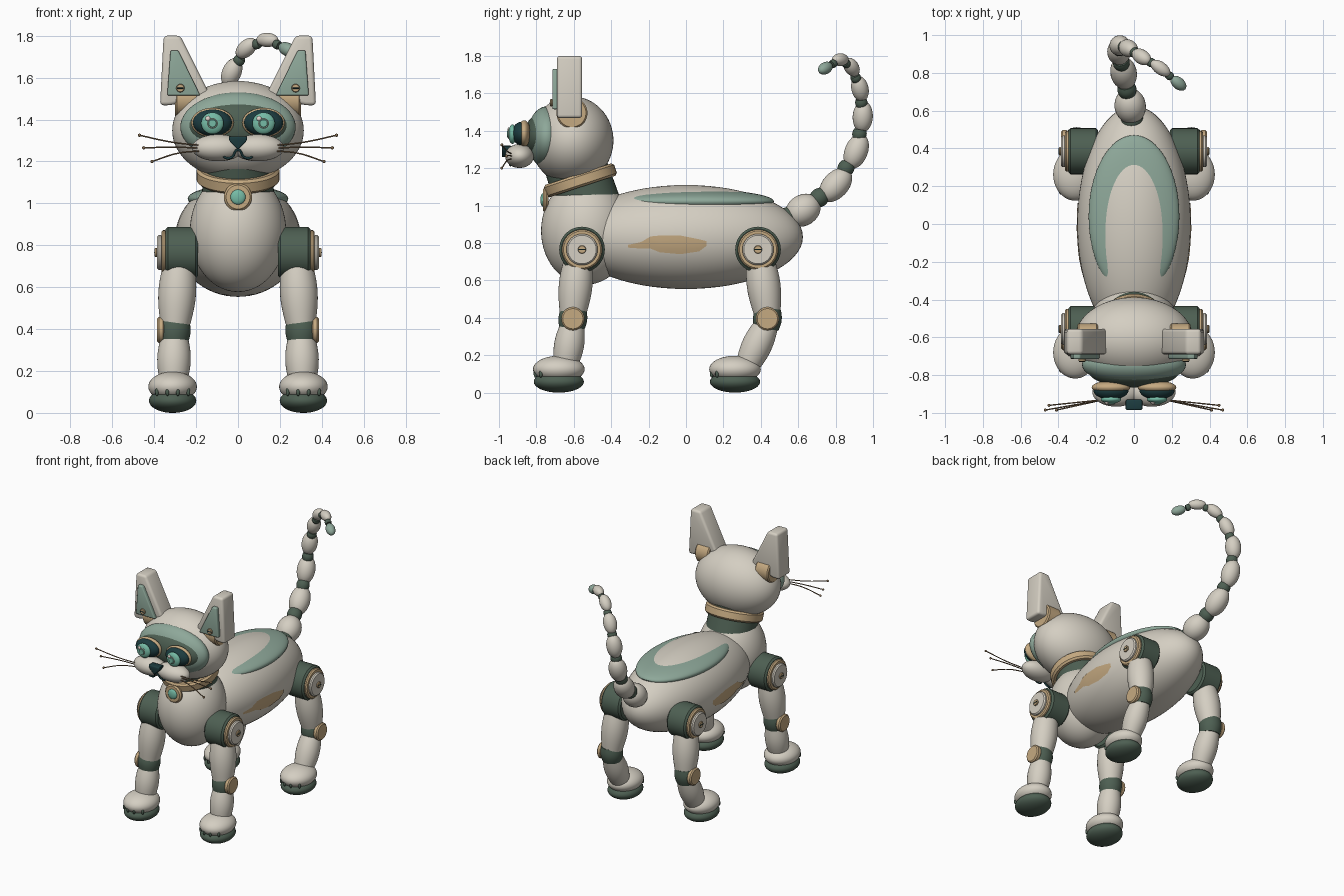
import bpy, bmesh, math
from mathutils import Vector

cube = bpy.data.objects.get("Cube")
if cube:
    bpy.data.objects.remove(cube, do_unlink=True)


def material(name, r, g, b):
    m = bpy.data.materials.new(name)
    m.use_nodes = True
    m.diffuse_color = (r, g, b, 1)
    m.node_tree.nodes["Principled BSDF"].inputs["Base Color"].default_value = (r, g, b, 1)
    return m


CREAM = material("cream shell", .66, .62, .54)
DARK = material("dark green", .075, .115, .085)
SAGE = material("sage green", .27, .39, .32)
TAN = material("tan brass", .56, .40, .22)
TEAL = material("deep teal", .012, .045, .05)
MINT = material("mint glow", .18, .50, .38)
PALE = material("pale highlight", .85, .74, .68)
BROWN = material("whisker brown", .23, .15, .08)
SIDES = (("left", 1), ("right", -1))


def finish(name, bm, mat):
    bmesh.ops.recalc_face_normals(bm, faces=bm.faces)
    me = bpy.data.meshes.new(name)
    bm.to_mesh(me)
    bm.free()
    me.materials.append(mat)
    ob = bpy.data.objects.new(name, me)
    bpy.context.collection.objects.link(ob)
    bpy.ops.object.select_all(action='DESELECT')
    ob.select_set(True)
    bpy.context.view_layer.objects.active = ob
    bpy.ops.object.shade_smooth_by_angle(angle=math.radians(35))
    return ob


def ellipsoid(name, loc, radii, mat, axis=None, seg=40):
    bm = bmesh.new()
    bmesh.ops.create_uvsphere(bm, u_segments=seg, v_segments=seg // 2, radius=1)
    bmesh.ops.scale(bm, vec=radii, verts=bm.verts)
    ob = finish(name, bm, mat)
    ob.location = loc
    if axis is not None:
        ob.rotation_euler = axis.to_track_quat('Z', 'Y').to_euler()
    return ob


def lathe(name, a, b, profile, mat, seg=40):
    """Turn (radius, fraction) pairs about the line from a to b."""
    a, b = Vector(a), Vector(b)
    q = (b - a).to_track_quat('Z', 'Y')
    bm = bmesh.new()
    rings = []
    for r, t in profile:
        mid = a.lerp(b, t)
        rings.append([bm.verts.new(mid + q @ Vector((r * math.cos(k * math.tau / seg),
                                                     r * math.sin(k * math.tau / seg), 0)))
                      for k in range(seg)])
    for lo, hi in zip(rings, rings[1:]):
        for k in range(seg):
            j = (k + 1) % seg
            bm.faces.new((lo[k], lo[j], hi[j], hi[k]))
    bm.faces.new(rings[0])
    bm.faces.new(rings[-1])
    return finish(name, bm, mat)


def disc(name, a, b, r, mat, chamfer=.008):
    c = chamfer / (Vector(b) - Vector(a)).length
    return lathe(name, a, b, [(r - chamfer, 0), (r, c), (r, 1 - c), (r - chamfer, 1)], mat)


def barrel(name, a, b, r, mat, ends=.78):
    prof = [(r * (ends + (1 - ends) * math.sin(math.pi * k / 10)), k / 10) for k in range(11)]
    return lathe(name, a, b, prof, mat)


def prism(name, outline, y0, y1, mat, bevel):
    """Extrude an x-z outline along y and round its edges."""
    bm = bmesh.new()
    f = bm.faces.new([bm.verts.new((x, y0, z)) for x, z in outline])
    ext = bmesh.ops.extrude_face_region(bm, geom=[f])
    bmesh.ops.translate(bm, vec=(0, y1 - y0, 0),
                        verts=[v for v in ext["geom"] if isinstance(v, bmesh.types.BMVert)])
    bmesh.ops.bevel(bm, geom=bm.edges[:], offset=bevel, segments=3, profile=.5, affect='EDGES')
    return finish(name, bm, mat)


def wire(name, points, r, mat):
    cu = bpy.data.curves.new(name, 'CURVE')
    cu.dimensions = '3D'
    cu.bevel_depth = r
    cu.bevel_resolution = 2
    cu.use_fill_caps = True
    sp = cu.splines.new('BEZIER')
    sp.bezier_points.add(len(points) - 1)
    for bp, p in zip(sp.bezier_points, points):
        bp.co = p
        bp.handle_left_type = bp.handle_right_type = 'AUTO'
    cu.materials.append(mat)
    ob = bpy.data.objects.new(name, cu)
    bpy.context.collection.objects.link(ob)


def screw(name, loc, d, r):
    """Small slotted screw head looking along d."""
    loc, d = Vector(loc), Vector(d)
    disc(name, loc, loc + d * .012, r, TAN, .003)
    side = Vector((0, 1, 0)) if abs(d.x) > .5 else Vector((1, 0, 0))
    end = loc + d * .012
    wire(name + "_slot", [end - side * r * .8, end + side * r * .8], .003, TEAL)


# Trunk
BODY, BODY_Z = Vector((.30, .625, .278)), .832
ellipsoid("body", (0, 0, BODY_Z), BODY, CREAM, seg=64)
ellipsoid("chest", (0, -.535, .865), (.23, .24, .288), CREAM, seg=56)
ellipsoid("back_panel", (0, .04, 1.022), (.24, .43, .065), SAGE, seg=64)

# Worn patches following the flanks
STATIONS = ((-.31, .775, .79), (-.24, .77, .805), (-.19, .77, .835), (-.14, .75, .84),
            (-.03, .74, .84), (.07, .755, .82), (.11, .785, .81))
for side, s in SIDES:
    bm = bmesh.new()
    cols = []
    for y, lo, hi in STATIONS:
        col = []
        for k in range(5):
            z = lo + (hi - lo) * k / 4
            x = BODY.x * math.sqrt(1 - (y / BODY.y) ** 2 - ((z - BODY_Z) / BODY.z) ** 2)
            col.append(bm.verts.new((s * (x + .004), y, z)))
        cols.append(col)
    for p, q in zip(cols, cols[1:]):
        for k in range(4):
            vs = (p[k], q[k], q[k + 1], p[k + 1])
            bm.faces.new(vs if s > 0 else vs[::-1])
    finish(side + "_worn_patch", bm, TAN)

# Neck, collar and tag
lean = Vector((0, -.31, .95))
mid = Vector((0, -.565, 1.135))
lathe("neck", mid - lean * .22, mid + lean * .12, [(.175, 0), (.165, 1)], DARK)
disc("collar", mid - lean * .035, mid + lean * .035, .198, TAN, .012)
disc("collar_tag", (0, -.735, 1.03), (0, -.765, 1.03), .067, TAN, .01)
ellipsoid("tag_gem", (0, -.765, 1.03), (.036, .014, .036), MINT, seg=24)

# Head and face
ellipsoid("head", (0, -.61, 1.348), (.314, .222, .236), CREAM, seg=64)
ellipsoid("mask", (0, -.745, 1.365), (.275, .105, .165), SAGE, seg=56)
ellipsoid("visor", (0, -.78, 1.37), (.24, .085, .12), DARK, seg=56)
prism("nose", [(-.046, 1.32), (.046, 1.32), (.04, 1.295), (0, 1.255), (-.04, 1.295)],
      -.93, -.985, TEAL, .008)
wire("mouth", [(-.075, -.945, 1.243), (-.06, -.94, 1.218), (-.03, -.94, 1.22), (0, -.955, 1.255),
               (.03, -.94, 1.22), (.06, -.94, 1.218), (.075, -.945, 1.243)], .006, TEAL)

EAR = ((.275, 1.80), (.355, 1.80), (.372, 1.468), (.325, 1.468), (.13, 1.51))
INNER = ((.285, 1.73), (.322, 1.73), (.338, 1.515), (.18, 1.515))
for side, s in SIDES:
    n = side + "_"
    ellipsoid(n + "muzzle", (s * .095, -.89, 1.265), (.125, .077, .064), CREAM)
    ellipsoid(n + "eye_rim", (s * .122, -.865, 1.385), (.102, .035, .071), TAN)
    ellipsoid(n + "eye_socket", (s * .122, -.88, 1.385), (.093, .05, .063), TEAL)
    ellipsoid(n + "iris", (s * .122, -.928, 1.382), (.054, .022, .052), MINT, seg=32)
    disc(n + "pupil_ring", (s * .122, -.944, 1.382), (s * .122, -.951, 1.382), .026, SAGE, .003)
    disc(n + "pupil", (s * .122, -.95, 1.382), (s * .122, -.956, 1.382), .019, MINT, .002)
    ellipsoid(n + "eye_glint", (s * .122 - .022, -.948, 1.405), (.012, .007, .012), PALE, seg=16)
    # Ears
    disc(n + "ear_hinge", (s * .19, -.61, 1.495), (s * .30, -.61, 1.495), .083, TAN)
    prism(n + "ear", [(s * x, z) for x, z in EAR], -.69, -.555, CREAM, .017)
    prism(n + "inner_ear", [(s * x, z) for x, z in INNER], -.715, -.68, SAGE, .008)
    screw(n + "ear_screw", (s * .275, -.715, 1.55), (0, -1, 0), .02)
    # Whiskers
    for k, (tx, ty, tz) in enumerate(((.47, -.985, 1.325), (.45, -.96, 1.265), (.41, -.985, 1.20))):
        root = Vector((s * .16, -.93, 1.275 - k * .012))
        tip = Vector((s * tx, ty, tz))
        bend = root.lerp(tip, .5) + Vector((0, 0, (-.008, .004, .014)[k]))
        wire(f"{n}whisker_{k + 1}", [root, bend, tip], .0035, BROWN)
        ellipsoid(f"{n}whisker_bead_{k + 1}", tip, (.008,) * 3, BROWN, seg=12)


def leg(n, s, hip_y, upper_y, knee_y, ankle_y, paw_y):
    def px(x, y, z):
        return (s * x, y, z)
    hz, kz = .765, .395
    # Shoulder or hip joint
    disc(n + "joint", px(.19, hip_y, hz), px(.347, hip_y, hz), .122, DARK, .012)
    disc(n + "joint_ring", px(.34, hip_y, hz), px(.366, hip_y, hz), .107, TAN)
    disc(n + "joint_cap", px(.36, hip_y, hz), px(.386, hip_y, hz), .084, CREAM)
    screw(n + "joint_screw", px(.386, hip_y, hz), (s, 0, 0), .022)
    # Limb
    barrel(n + "upper_leg", px(.28, upper_y, .73), px(.30, knee_y, .42), .09, CREAM)
    knee_axis = Vector((0, ankle_y - upper_y, -.6)).normalized()
    k = Vector(px(.303, knee_y, kz))
    barrel(n + "knee", k - knee_axis * .056, k + knee_axis * .056, .077, DARK, .86)
    disc(n + "knee_cap", px(.35, knee_y, kz), px(.386, knee_y, kz), .062, TAN)
    barrel(n + "lower_leg", px(.303, knee_y, .37), px(.308, ankle_y, .14), .08, CREAM)
    # Paw
    ellipsoid(n + "paw", px(.312, paw_y, .125), (.116, .138, .072), CREAM)
    ellipsoid(n + "sole", px(.312, paw_y, .058), (.113, .134, .058), DARK)
    for i in range(4):
        dx = (i - 1.5) * .05
        y = paw_y - .134 * math.sqrt(1 - (dx / .116) ** 2)
        ellipsoid(f"{n}toe_{i + 1}", px(.312 + dx, y + .006, .10), (.009, .01, .02), DARK, seg=12)


for side, s in SIDES:
    leg(f"front_{side}_", s, -.556, -.575, -.605, -.645, -.68)
    leg(f"rear_{side}_", s, .385, .395, .435, .325, .262)

# Tail of beads with dark links between them
TAIL = [((-.02, .625, .975), .083), ((-.055, .80, 1.11), .07), ((-.08, .91, 1.29), .062),
        ((-.075, .945, 1.475), .054), ((-.03, .93, 1.625), .046), ((.04, .885, 1.74), .039),
        ((.14, .825, 1.78), .034), ((.235, .745, 1.735), .032)]
pts = [Vector(p) for p, r in TAIL]
pts.insert(0, Vector((0, .47, .89)))
for i, (p, r) in enumerate(TAIL, 1):
    before, here = pts[i - 1], pts[i]
    after = pts[i + 1] if i + 1 < len(pts) else here + (here - before)
    along = after - before
    last = i == len(TAIL)
    ellipsoid("tail_tip" if last else f"tail_bead_{i}", here,
              (r, r, .05 if last else along.length * .25), SAGE if last else CREAM, along, 28)
    link, d = before.lerp(here, .5), (here - before).normalized()
    barrel(f"tail_link_{i}", link - d * r * .45, link + d * r * .45, r * .72, DARK, .85)
